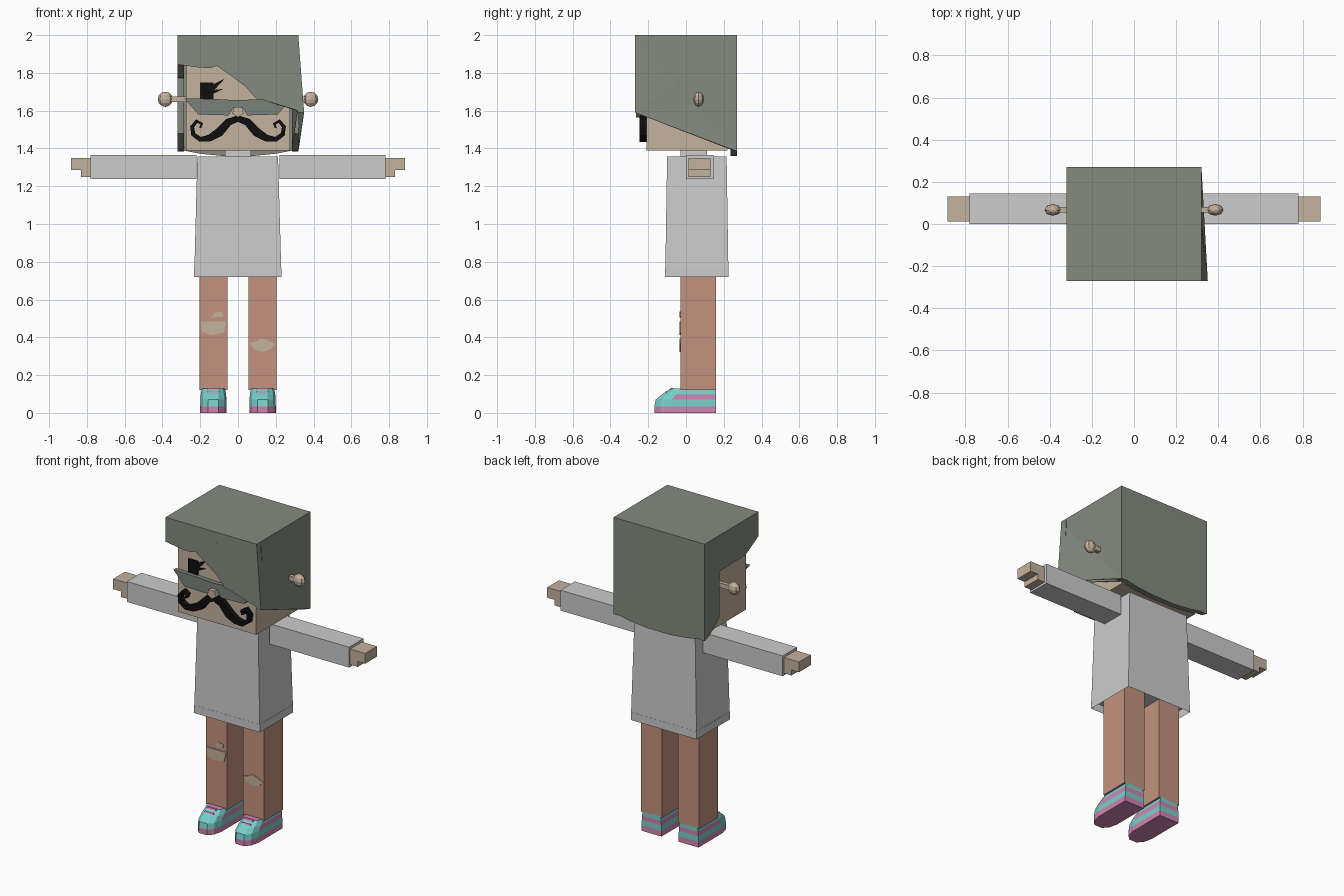
import bpy, bmesh
from mathutils import Vector

if "Cube" in bpy.data.objects:
    bpy.data.objects.remove(bpy.data.objects["Cube"])


def material(name, rgb):
    lin = [((c / 255 + 0.055) / 1.055) ** 2.4 for c in rgb] + [1]
    m = bpy.data.materials.new(name)
    m.use_nodes = True
    m.diffuse_color = lin
    m.node_tree.nodes["Principled BSDF"].inputs["Base Color"].default_value = lin
    return m


skin = material("skin", (196, 178, 157))
hair = material("grey hair", (134, 138, 127))
shirt = material("light grey cloth", (204, 204, 204))
trousers = material("terracotta cloth", (195, 146, 126))
pink = material("pink", (208, 133, 178))
teal = material("teal", (120, 206, 200))
black = material("black", (14, 14, 14))
glass = material("tinted glass", (122, 129, 122))


def finish(bm, name, *mats):
    bmesh.ops.recalc_face_normals(bm, faces=bm.faces)
    me = bpy.data.meshes.new(name)
    bm.to_mesh(me)
    bm.free()
    for m in mats:
        me.materials.append(m)
    ob = bpy.data.objects.new(name, me)
    bpy.context.collection.objects.link(ob)
    return ob


def skin_rings(bm, rings):
    """Join closed rings of points and cap both ends; returns the bands."""
    vs = [[bm.verts.new(p) for p in r] for r in rings]
    n = len(vs[0])
    bands = [[bm.faces.new((a[i], a[(i + 1) % n], b[(i + 1) % n], b[i]))
              for i in range(n)] for a, b in zip(vs, vs[1:])]
    caps = bm.faces.new(vs[0]), bm.faces.new(vs[-1])
    return bands, caps


def prism(name, pts, axis, lo, hi, mat, bend=None):
    """Extrude a 2D outline along an axis."""
    place = {"x": lambda p, d: (d, p[0], p[1]),
             "y": lambda p, d: (p[0], d, p[1]),
             "z": lambda p, d: (p[0], p[1], d)}[axis]
    bm = bmesh.new()
    skin_rings(bm, [[place(p, d) for p in pts] for d in (lo, hi)])
    if bend:
        for v in bm.verts:
            bend(v.co)
        bmesh.ops.triangulate(bm, faces=bm.faces)
    return finish(bm, name, mat)


def box(name, x, y, z, mat):
    return prism(name, [(x[0], y[0]), (x[1], y[0]), (x[1], y[1]), (x[0], y[1])],
                 "z", z[0], z[1], mat)


def rect(x0, x1, y0, y1, z):
    return [(x0, y0, z), (x1, y0, z), (x1, y1, z), (x0, y1, z)]


# Head and neck
box("head", (-.275, .275), (-.21, .22), (1.39, 1.96), skin)
box("neck", (-.07, .07), (-.03, .11), (1.34, 1.4), shirt)


# Hair: a cap, a fringe, two side panels and a back panel
def flare(co):
    if co.x > .2 and co.y < -.13 and co.z < 1.84:
        co.x += .03 * (1.84 - co.z) / .25 * (-.13 - co.y) / .14


box("hair_top", (-.32, .32), (-.27, .27), (1.95, 2), hair)
fringe = [(-.32, 1.99), (-.32, 1.845), (-.22, 1.83), (-.15, 1.825), (-.09, 1.845),
          (-.04, 1.88), (0, 1.93), (.003, 1.8), (.03, 1.74), (.09, 1.67), (.1, 1.66),
          (.05, 1.76), (.03, 1.84), (.035, 1.93), (.075, 1.84), (.1, 1.74),
          (.14, 1.655), (.32, 1.59), (.32, 1.84), (.32, 1.99)]
prism("hair_fringe", fringe, "y", -.27, -.225, hair, flare)
rear = [(.12, 1.77), (.12, 1.48), (.22, 1.4), (.27, 1.385), (.27, 1.99)]
prism("hair_side_left", [(-.27, 1.99), (-.27, 1.84), (-.27, 1.59), (-.15, 1.635),
                         (-.03, 1.69), (-.01, 1.77)] + rear,
      "x", .285, .32, hair, flare)
prism("hair_side_right", [(-.27, 1.99), (-.27, 1.845), (-.14, 1.775)] + rear,
      "x", -.32, -.285, hair)
prism("hair_back", [(-.32, 1.99), (-.32, 1.395), (-.2, 1.372), (-.08, 1.36),
                    (.08, 1.36), (.2, 1.372), (.32, 1.395), (.32, 1.99)],
      "y", .235, .27, hair)

# Face: eye, glasses, nose and moustache
prism("eye", [(-.2, 1.655), (-.13, 1.655), (-.13, 1.69), (-.08, 1.715), (-.125, 1.71),
              (-.07, 1.77), (-.13, 1.74), (-.13, 1.75), (-.2, 1.75)],
      "y", -.217, -.209, black)
lens = [(0, 1.655), (.13, 1.662), (.285, 1.665), (.21, 1.58), (.05, 1.575), (.025, 1.615)]
prism("glasses", lens + [(-x, z) for x, z in reversed(lens[1:])], "y", -.24, -.212, glass)
prism("nose", [(-.03, 1.585), (0, 1.565), (.03, 1.585), (.02, 1.62), (-.02, 1.62)],
      "y", -.265, -.205, skin)

whisker = [(0, 1.558, .017), (.05, 1.54, .02), (.1, 1.485, .024), (.15, 1.455, .018),
           (.2, 1.448, .013), (.237, 1.475, .012), (.243, 1.515, .011),
           (.218, 1.545, .009), (.192, 1.53, .008), (.2, 1.508, .005)]
for side, s in (("left", 1), ("right", -1)):
    upper, lower = [], []
    for i, (x, z, w) in enumerate(whisker):
        a, b = whisker[max(i - 1, 0)], whisker[min(i + 1, len(whisker) - 1)]
        d = Vector((b[0] - a[0], b[1] - a[1])).normalized()
        if i == 0:
            d = Vector((1, 0))
        upper.append((s * (x - d.y * w), z + d.x * w))
        lower.append((s * (x + d.y * w), z - d.x * w))
    prism("moustache_" + side, upper + lower[::-1], "y", -.245, -.205, black)

# Shirt body, hollow from below
bm = bmesh.new()
_, caps = skin_rings(bm, [rect(-.232, .23, -.11, .225, .72),
                          rect(-.215, .212, -.1, .215, 1.357)])
bmesh.ops.inset_region(bm, faces=[caps[0]], thickness=.015)
bmesh.ops.translate(bm, verts=caps[0].verts, vec=(0, 0, .05))
finish(bm, "shirt", shirt)

# Shoe outline seen from above, heel to toe
half = [(.07, .16), (.07, -.08), (.057, -.135), (.028, -.167)]
sole = half + [(-x, y) for x, y in reversed(half)]
layers = [(0, 1, 1), (.035, 1, 1), (.07, .98, .98), (.098, .88, .96), (.128, .74, .88)]


def shoe(name, cx):
    bm = bmesh.new()
    rings = [[(cx + x * w, .16 - (.16 - y) * s, z) for x, y in sole] for z, s, w in layers]
    bands, caps = skin_rings(bm, rings)
    for k, band in enumerate(bands):
        for f in band:
            toe = f.calc_center_median().y < -.08
            f.material_index = 1 if k % 2 or (k == 2 and toe) else 0
    caps[1].material_index = 0
    finish(bm, name, pink, teal)
    # Straps lying across the instep
    for i, (y, z) in enumerate(((-.112, .108), (-.088, .124))):
        bm = bmesh.new()
        skin_rings(bm, [rect(cx - .035, cx + .035, y, y + .016, z),
                        rect(cx - .03, cx + .03, y + .006, y + .02, z + .008)])
        finish(bm, f"{name}_strap_{i + 1}", pink)


# Limbs, ears and shoes on both sides
for side, s in (("left", 1), ("right", -1)):
    def span(a, b):
        return sorted((s * a, s * b))

    box("sleeve_" + side, span(.22, .78), (0, .145), (1.237, 1.366), shirt)
    prism("hand_" + side, [(s * x, z) for x, z in
                           ((.77, 1.25), (.832, 1.25), (.832, 1.285),
                            (.885, 1.285), (.885, 1.35), (.77, 1.35))],
          "y", .012, .13, skin)
    box("leg_" + side, span(.055, .205), (-.03, .16), (.12, .78), trousers)
    shoe("shoe_" + side, s * .13)
    box("ear_peg_" + side, span(.26, .37), (.055, .08), (1.645, 1.675), skin)
    bm = bmesh.new()
    bmesh.ops.create_uvsphere(bm, u_segments=8, v_segments=6, radius=.04)
    bmesh.ops.scale(bm, verts=bm.verts, vec=(1, .7, 1))
    bmesh.ops.translate(bm, verts=bm.verts, vec=(s * .385, .067, 1.66))
    finish(bm, "ear_ball_" + side, skin)

# Bare knees showing through torn cloth
tears = {"knee_tear_right": [(-.2, .485), (-.19, .43), (-.145, .412), (-.075, .425),
                             (-.06, .485)],
         "small_tear_right": [(-.145, .505), (-.08, .51), (-.08, .53), (-.115, .536)],
         "knee_tear_left": [(.06, .37), (.085, .335), (.13, .322), (.17, .335),
                            (.198, .365), (.165, .382), (.125, .395), (.095, .378)]}
for name, pts in tears.items():
    prism(name, pts, "y", -.034, -.028, skin)
